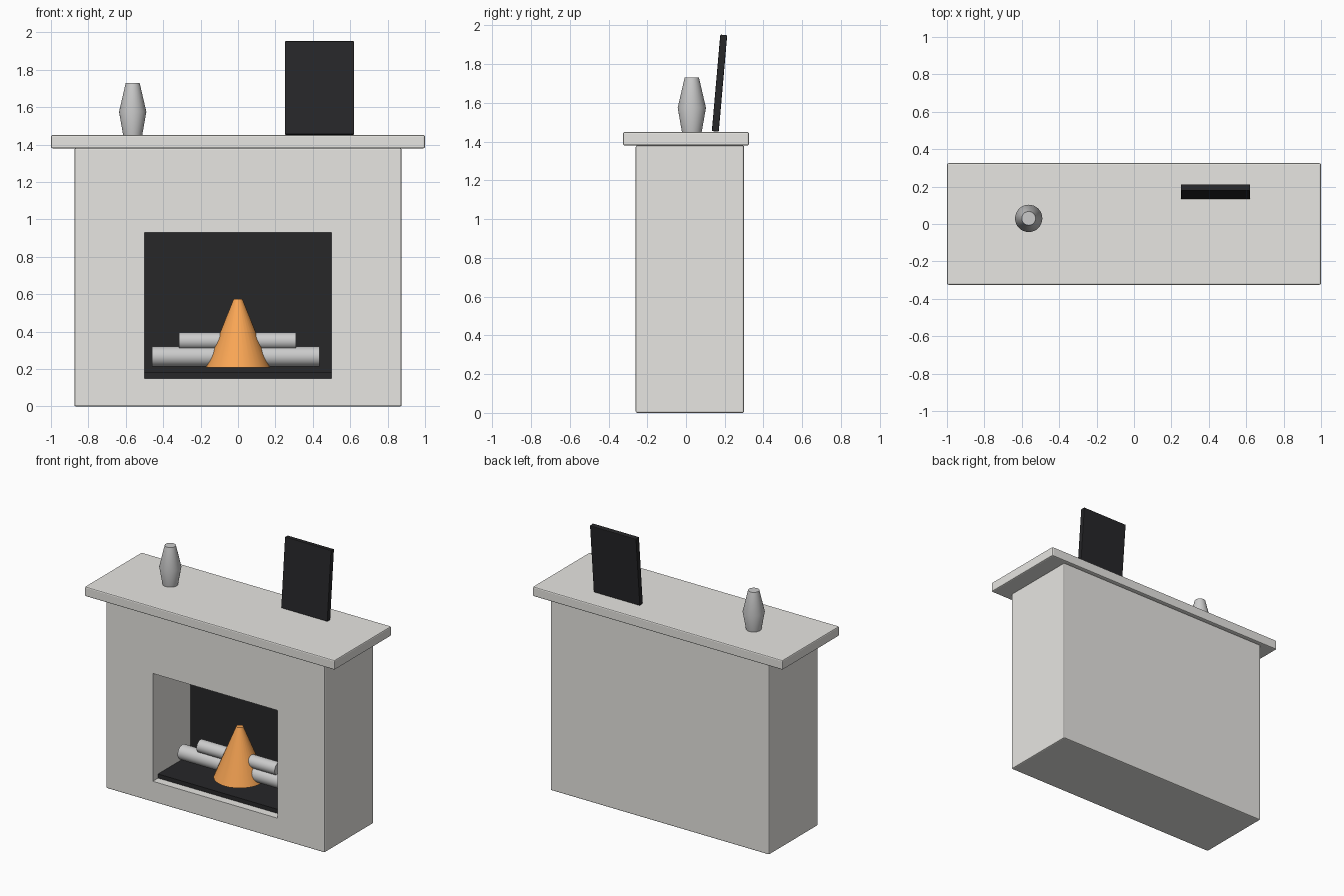
import bpy, math

if "Cube" in bpy.data.objects:
    bpy.data.objects.remove(bpy.data.objects["Cube"])


def material(name, rgb):
    m = bpy.data.materials.new(name)
    m.diffuse_color = (*rgb, 1)
    m.use_nodes = True
    m.node_tree.nodes["Principled BSDF"].inputs["Base Color"].default_value = m.diffuse_color
    return m


STONE = material("stone", (0.80, 0.79, 0.76))
DARK = material("dark", (0.02, 0.02, 0.022))
FLAME = material("flame", (0.95, 0.38, 0.09))
TAN = material("tan", (0.60, 0.47, 0.28))


def finish(ob, name, mat=None):
    ob.name = name
    if mat:
        ob.data.materials.append(mat)
    return ob


def box(name, lo, hi, mat=None, bevel=0.0):
    bpy.ops.mesh.primitive_cube_add(size=1, location=[(a + b) / 2 for a, b in zip(lo, hi)])
    ob = bpy.context.object
    ob.scale = [b - a for a, b in zip(lo, hi)]
    bpy.ops.object.transform_apply(location=False, rotation=False, scale=True)
    if bevel:
        mod = ob.modifiers.new("bevel", 'BEVEL')
        mod.width, mod.segments = bevel, 2
    return finish(ob, name, mat)


def smooth(ob, angle=35):
    bpy.ops.object.select_all(action='DESELECT')
    ob.select_set(True)
    bpy.context.view_layer.objects.active = ob
    bpy.ops.object.shade_smooth_by_angle(angle=math.radians(angle))


# Surround with the firebox opening cut into its front
surround = box("surround", (-0.875, -0.26, 0), (0.875, 0.30, 1.38), STONE, 0.008)
cutter = box("firebox_cutter", (-0.5, -0.5, 0.15), (0.5, 0.19, 0.93))
cutter.hide_render = True
cutter.hide_viewport = True
cut = surround.modifiers.new("opening", 'BOOLEAN')
cut.operation, cut.solver, cut.object = 'DIFFERENCE', 'EXACT', cutter

# Mantel shelf, firebox back and hearth
box("mantel", (-1, -0.325, 1.38), (1, 0.325, 1.45), STONE, 0.008)
box("firebox_back", (-0.5, 0.17, 0.15), (0.5, 0.195, 0.93), DARK)
box("hearth", (-0.5, -0.20, 0.15), (0.5, 0.17, 0.18), DARK)

# Logs lying across the hearth
for name, x, z, r, length in (("lower_log", -0.013, 0.267, 0.053, 0.895),
                              ("upper_log", -0.002, 0.35, 0.045, 0.625)):
    bpy.ops.mesh.primitive_cylinder_add(vertices=32, radius=r, depth=length,
                                        location=(x, 0.02, z), rotation=(0, math.pi / 2, 0))
    smooth(finish(bpy.context.object, name))

# Flame
bpy.ops.mesh.primitive_cone_add(vertices=32, radius1=0.172, radius2=0.023, depth=0.368,
                                location=(0, 0.02, 0.391))
smooth(finish(bpy.context.object, "flame", FLAME))

# Vase: lathed profile with closed ends
profile = [(0.051, 0), (0.073, 0.125), (0.037, 0.28)]
N = 32
verts = [(r * math.cos(2 * math.pi * i / N), r * math.sin(2 * math.pi * i / N), z)
         for r, z in profile for i in range(N)]
faces = [(k * N + i, k * N + (i + 1) % N, (k + 1) * N + (i + 1) % N, (k + 1) * N + i)
         for k in range(len(profile) - 1) for i in range(N)]
faces += [tuple(reversed(range(N))), tuple(range(2 * N, 3 * N))]
mesh = bpy.data.meshes.new("vase")
mesh.from_pydata(verts, [], faces)
vase = bpy.data.objects.new("vase", mesh)
bpy.context.collection.objects.link(vase)
vase.location = (-0.563, 0.03, 1.45)
smooth(vase)

# Picture leaning back on the mantel
frame = box("picture_frame", (-0.185, -0.018, -0.25), (0.185, 0.018, 0.25), DARK, 0.004)
picture = box("picture", (-0.163, -0.023, -0.227), (0.163, 0, 0.227), TAN)
for ob in (frame, picture):
    ob.location = (0.436, 0.173, 1.702)
    ob.rotation_euler.x = math.radians(-5)
